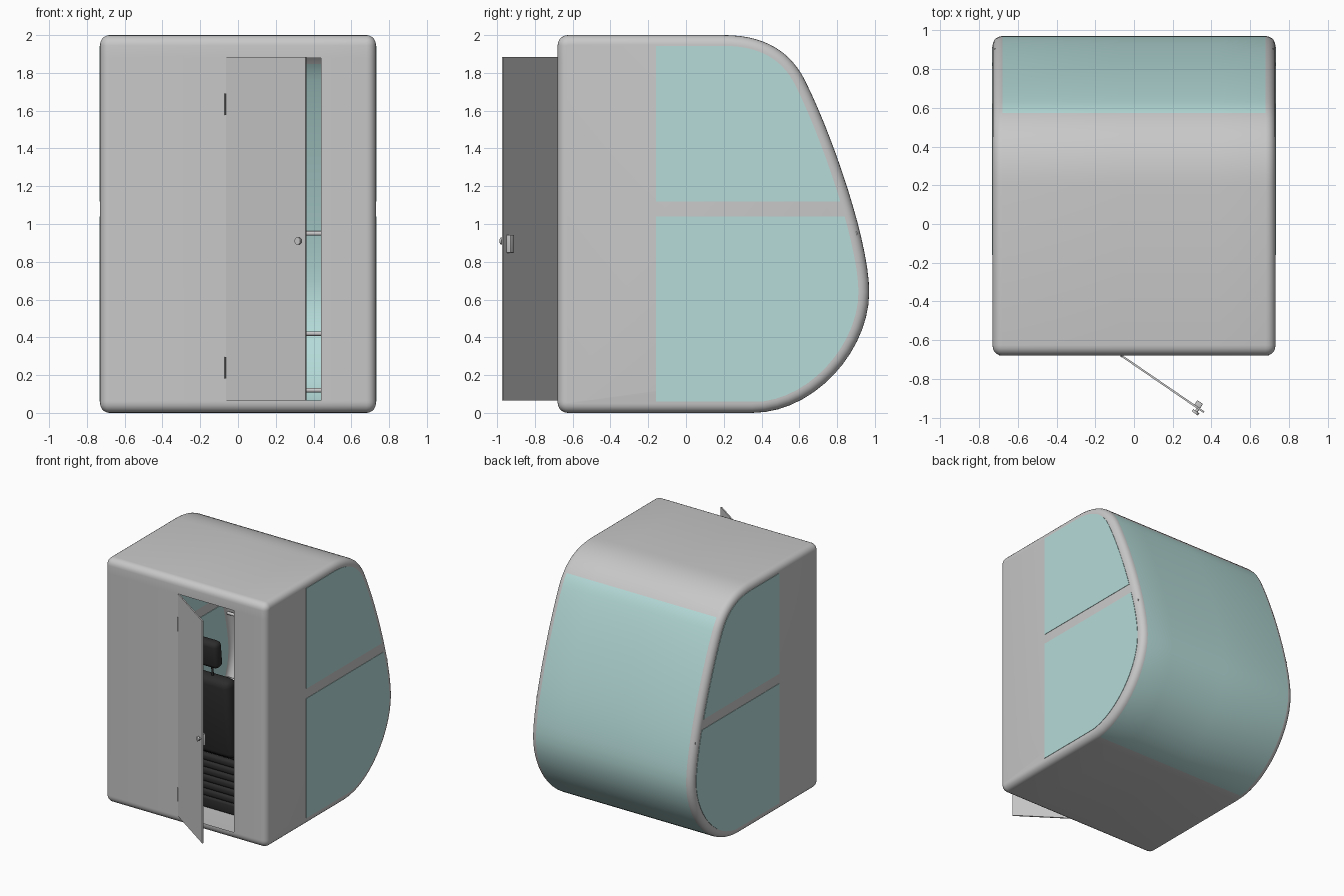
import bpy, bmesh, math
from mathutils import Matrix, Vector

if "Cube" in bpy.data.objects:
    bpy.data.objects.remove(bpy.data.objects["Cube"])


def material(name, r, g, b):
    m = bpy.data.materials.new(name)
    m.diffuse_color = (r, g, b, 1)
    m.use_nodes = True
    m.node_tree.nodes["Principled BSDF"].inputs["Base Color"].default_value = m.diffuse_color
    return m


GREY = material("light_grey", 0.58, 0.58, 0.58)
GLASS = material("pale_teal_glass", 0.46, 0.71, 0.69)
BLACK = material("seat_black", 0.025, 0.025, 0.025)
DARK = material("dark_grey", 0.15, 0.15, 0.15)


def finish(bm, name, mats, smooth=True):
    me = bpy.data.meshes.new(name)
    bm.to_mesh(me)
    bm.free()
    ob = bpy.data.objects.new(name, me)
    bpy.context.collection.objects.link(ob)
    for m in mats:
        me.materials.append(m)
    if smooth:
        bpy.ops.object.select_all(action='DESELECT')
        ob.select_set(True)
        bpy.context.view_layer.objects.active = ob
        bpy.ops.object.shade_smooth_by_angle(angle=math.radians(32))
    return ob


def box(name, loc, size, mat, bevel=0.0, mtx=Matrix(), tilt=0.0):
    bm = bmesh.new()
    bmesh.ops.create_cube(bm, size=1, matrix=Matrix.Diagonal((*size, 1)))
    if bevel:
        bmesh.ops.bevel(bm, geom=bm.edges[:], offset=bevel, segments=3,
                        profile=0.5, affect='EDGES')
    bm.transform(mtx @ Matrix.Translation(loc) @ Matrix.Rotation(tilt, 4, 'X'))
    return finish(bm, name, [mat])


def rod(name, a, b, radius, mat, mtx=Matrix()):
    a, b = Vector(a), Vector(b)
    rot = (b - a).to_track_quat('Z', 'Y').to_matrix().to_4x4()
    bm = bmesh.new()
    bmesh.ops.create_cone(bm, cap_ends=True, segments=16, radius1=radius,
                          radius2=radius, depth=(b - a).length)
    bm.transform(mtx @ Matrix.Translation((a + b) / 2) @ rot)
    return finish(bm, name, [mat])


def bezier(a, b, c, d, n=14):
    pts = []
    for i in range(n):
        t = i / n
        w = ((1-t)**3, 3*t*(1-t)**2, 3*t*t*(1-t), t**3)
        pts.append(tuple(sum(k*p[j] for k, p in zip(w, (a, b, c, d))) for j in (0, 1)))
    return pts


def arc(cy, cz, r, a0, a1, n=5):
    angles = [math.radians(a0 + (a1 - a0) * i / n) for i in range(n + 1)]
    return [(cy + r*math.cos(a), cz + r*math.sin(a)) for a in angles]


# side outline (y, z), counter-clockwise, with the door heights on the flat wall
W, R, BACK, C = 0.73, 0.05, -0.68, 0.055
DOOR_X, DOOR_Z = (-0.06, 0.44), (0.065, 1.88)
outline = bezier((0.35, 0), (0.68, 0), (0.97, 0.33), (0.97, 0.64))
outline += bezier((0.97, 0.64), (0.97, 0.90), (0.78, 1.46), (0.63, 1.76))
outline += bezier((0.63, 1.76), (0.555, 1.91), (0.42, 2), (0.20, 2)) + [(0.20, 2)]
outline += arc(BACK + C, 2 - C, C, 90, 180)
outline += [(BACK, DOOR_Z[1]), (BACK, DOOR_Z[0])]
outline += arc(BACK + C, C, C, 180, 270)


def inset(d):
    out, n = [], len(outline)
    for i, (y, z) in enumerate(outline):
        p, q = outline[i - 1], outline[(i + 1) % n]
        t = Vector((q[0] - p[0], q[1] - p[1])).normalized()
        out.append((y - t.y * d, z + t.x * d))
    return out


# cabin shell: rounded sides, glazed nose, open doorway
angles = [math.radians(18 * i) for i in range(6)]
half = [(W - R + R * math.sin(a), R * (1 - math.cos(a))) for a in angles]
stations = [(-x, d) for x, d in reversed(half)]
stations += [(x, 0) for x in DOOR_X] + half
bm = bmesh.new()
rings = [[bm.verts.new((x, y, z)) for y, z in inset(d)] for x, d in stations]
n = len(outline)
for r0, r1 in zip(rings, rings[1:]):
    for i in range(n):
        j = (i + 1) % n
        f = bm.faces.new((r0[i], r0[j], r1[j], r1[i]))
        c = f.calc_center_median()
        if abs(c.x) < W - R:
            if c.y > (0.57 if c.z > 1 else 0.40):
                f.material_index = 1
bm.faces.new(rings[0])
bm.faces.new(rings[-1])
bmesh.ops.recalc_face_normals(bm, faces=bm.faces[:])
doorway = [f for f in bm.faces if abs(f.calc_center_median().y - BACK) < 1e-4
           and DOOR_X[0] < f.calc_center_median().x < DOOR_X[1]
           and DOOR_Z[0] < f.calc_center_median().z < DOOR_Z[1]]
bmesh.ops.delete(bm, geom=doorway, context='FACES')
finish(bm, "cabin_shell", [GREY, GLASS])


# side windows: thin plates trimmed from the inset outline
def side_window(name, side, z0, z1):
    bm = bmesh.new()
    bm.faces.new([bm.verts.new((side * (W - 0.004), y, z)) for y, z in inset(0.057)])
    for co, no in (((0, -0.16, 0), (0, -1, 0)), ((0, 0, z0), (0, 0, -1)),
                   ((0, 0, z1), (0, 0, 1))):
        bmesh.ops.bisect_plane(bm, geom=bm.verts[:] + bm.edges[:] + bm.faces[:],
                               plane_co=co, plane_no=no, clear_outer=True)
    ext = bmesh.ops.extrude_face_region(bm, geom=bm.faces[:], use_keep_orig=True)
    moved = [v for v in ext["geom"] if isinstance(v, bmesh.types.BMVert)]
    bmesh.ops.translate(bm, verts=moved, vec=(side * 0.007, 0, 0))
    bmesh.ops.recalc_face_normals(bm, faces=bm.faces[:])
    finish(bm, name, [GLASS], smooth=False)


for side, label in ((1, "right"), (-1, "left")):
    side_window("upper_window_" + label, side, 1.12, 1.945)
    side_window("lower_window_" + label, side, 0.06, 1.04)

# cross rails behind the nose glass
for y, z in ((0.895, 0.95), (0.885, 0.42), (0.62, 0.12)):
    rod("cross_rail", (-0.72, y, z), (0.72, y, z), 0.012, GREY)

# open door with hinges, knob and inner handle, in the door's own frame
swing = Matrix.Translation((-0.06, -0.683, 0)) @ Matrix.Rotation(math.radians(-34.4), 4, 'Z')
box("door", (0.255, 0, 0.975), (0.51, 0.01, 1.82), GREY, mtx=swing)
for z in (0.24, 1.635):
    rod("door_hinge", (-0.065, -0.682, z - 0.057), (-0.065, -0.682, z + 0.057), 0.006, DARK)
rod("door_knob_stem", (0.475, 0, 0.91), (0.475, -0.022, 0.91), 0.008, GREY, swing)
rod("door_knob", (0.475, -0.018, 0.91), (0.475, -0.032, 0.91), 0.019, GREY, swing)
box("door_handle", (0.465, 0.018, 0.895), (0.035, 0.028, 0.095), GREY, 0.004, swing)

# seat: ribbed base, cushion, leaning backrest, headrest and armrests
box("seat_base", (0, -0.02, 0.05), (0.72, 0.64, 0.09), BLACK, 0.015)
for i in range(6):
    box("seat_bellows", (0, -0.05, 0.12 + i * 0.058), (0.58, 0.56, 0.056), BLACK, 0.02)
box("seat_cushion", (0, -0.05, 0.52), (0.52, 0.60, 0.14), BLACK, 0.045)
box("backrest", (0, -0.38, 0.82), (0.48, 0.13, 0.66), BLACK, 0.05, tilt=math.radians(6))
box("headrest", (0, -0.42, 1.33), (0.26, 0.09, 0.22), BLACK, 0.035, tilt=math.radians(6))
for s in (-1, 1):
    rod("headrest_post", (s * 0.06, -0.41, 1.08), (s * 0.06, -0.42, 1.27), 0.009, BLACK)
    box("armrest", (s * 0.30, -0.12, 0.76), (0.08, 0.46, 0.06), BLACK, 0.02)
    box("armrest_post", (s * 0.29, -0.30, 0.62), (0.05, 0.07, 0.26), BLACK, 0.012)
